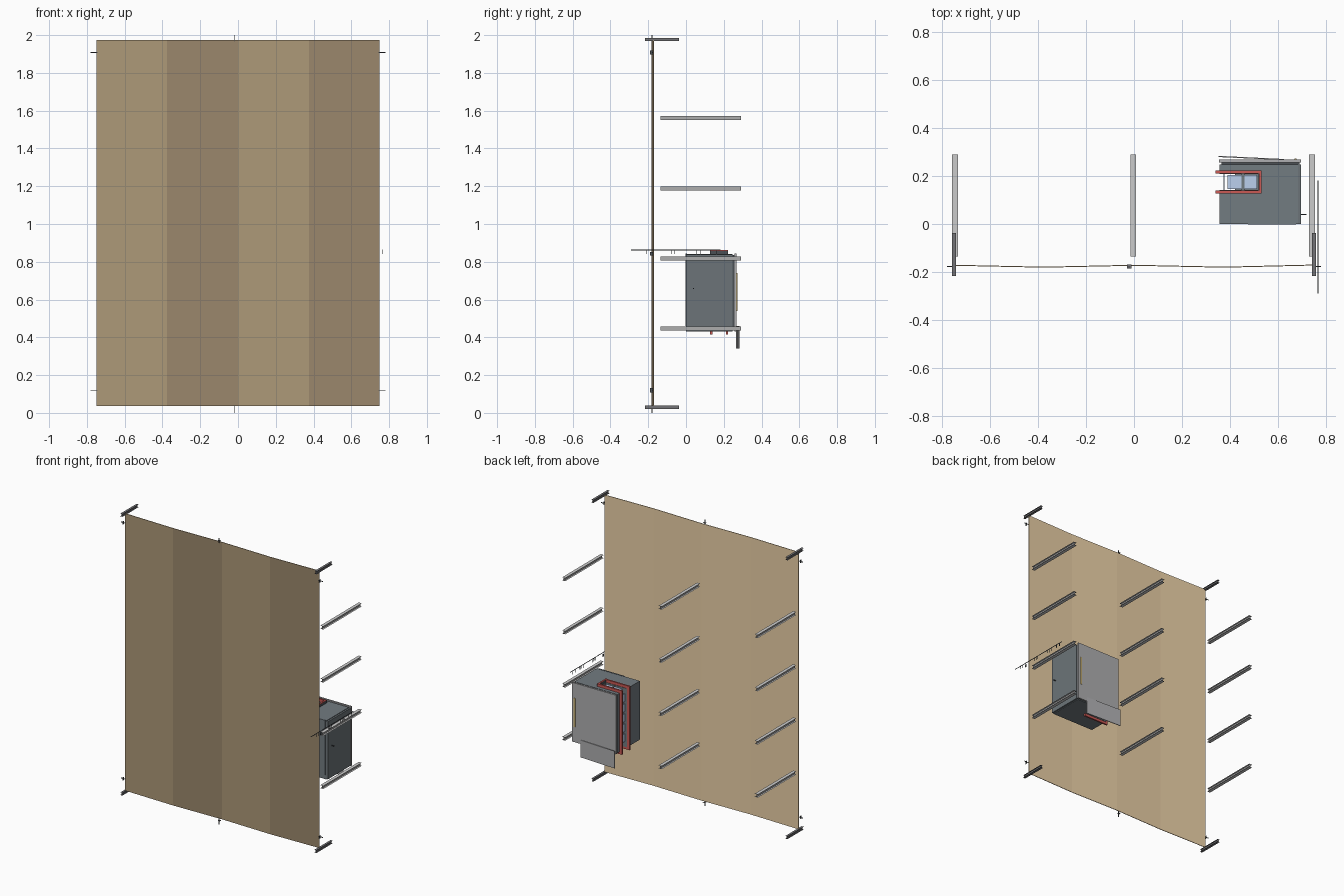
import bpy, bmesh

if "Cube" in bpy.data.objects:
    bpy.data.objects.remove(bpy.data.objects["Cube"])


def material(name, rgb):
    m = bpy.data.materials.new(name)
    m.diffuse_color = (*rgb, 1)
    m.use_nodes = True
    m.node_tree.nodes["Principled BSDF"].inputs["Base Color"].default_value = m.diffuse_color
    return m


TAN = material("tan_cloth_back", (0.84, 0.64, 0.39))
TAN_MID = material("tan_cloth_front", (0.42, 0.32, 0.19))
TAN_DARK = material("tan_cloth_front_dark", (0.33, 0.245, 0.15))
STEEL = material("blue_grey_steel", (0.17, 0.20, 0.22))
SIDE = material("side_steel", (0.15, 0.175, 0.19))
DOOR = material("door_grey", (0.43, 0.43, 0.44))
WEB = material("rail_web_grey", (0.42, 0.42, 0.42))
DARK = material("dark_metal", (0.07, 0.08, 0.09))
BAR = material("bar_metal", (0.17, 0.17, 0.18))
RED = material("red_trim", (0.6, 0.1, 0.09))
BLUE = material("pale_glass", (0.5, 0.63, 0.85))
YELLOW = material("yellow_handle", (0.85, 0.65, 0.25))


def mesh_object(name, verts, faces, mats=(), fix=False):
    me = bpy.data.meshes.new(name)
    me.from_pydata(verts, [], faces)
    if fix:
        bm = bmesh.new()
        bm.from_mesh(me)
        bmesh.ops.recalc_face_normals(bm, faces=bm.faces)
        bm.to_mesh(me)
        bm.free()
    ob = bpy.data.objects.new(name, me)
    bpy.context.collection.objects.link(ob)
    for m in mats:
        me.materials.append(m)
    return ob


def prism(name, pts, y0, y1, mat=None):
    """Closed XZ outline extruded along y."""
    n = len(pts)
    verts = [(x, y, z) for y in (y0, y1) for x, z in pts]
    faces = [(i, (i + 1) % n, n + (i + 1) % n, n + i) for i in range(n)]
    faces += [tuple(range(n)), tuple(range(2 * n - 1, n - 1, -1))]
    return mesh_object(name, verts, faces, [mat] if mat else [], True)


def box(name, x, y, z, mat=None):
    return prism(name, [(x[0], z[0]), (x[1], z[0]), (x[1], z[1]), (x[0], z[1])], *y, mat)


def plate(name, pts, mat):
    """Single flat sheet-metal quad."""
    return mesh_object(name, pts, [(0, 1, 2, 3)], [mat])


def beam(name, cx, cz, w, h, y0, y1, mats):
    """Thin sheet-metal I-beam running along y, open at the ends; mats = flange, web."""
    a, b = w / 2, h / 2
    lines = [((-a, b), (a, b)), ((0, -b), (0, b)), ((a, -b), (-a, -b))]
    verts, faces = [], []
    for p, q in lines:
        k = len(verts)
        verts += [(cx + p[0], y0, cz + p[1]), (cx + q[0], y0, cz + q[1]),
                  (cx + q[0], y1, cz + q[1]), (cx + p[0], y1, cz + p[1])]
        faces.append((k, k + 1, k + 2, k + 3))
    ob = mesh_object(name, verts, faces, mats)
    ob.data.polygons[1].material_index = len(mats) - 1
    return ob


def c_outline(x0, x1, xi, z0, z1, t):
    """C shape open towards +x."""
    return [(x0, z0), (x1, z0), (x1, z0 + t), (xi, z0 + t),
            (xi, z1 - t), (x1, z1 - t), (x1, z1), (x0, z1)]


# folded cloth sheet: thin, with a darker front and a pale back
folds = [(-0.75, -0.174), (-0.375, -0.182), (0, -0.174), (0.375, -0.182), (0.75, -0.173)]
verts = [(x, y + d, z) for d in (0, 0.004) for z in (0.037, 1.973) for x, y in folds]
faces = []
for i in range(4):
    faces += [(i, i + 1, i + 6, i + 5), (i + 11, i + 10, i + 15, i + 16),
              (i + 1, i, i + 10, i + 11), (i + 5, i + 6, i + 16, i + 15)]
faces += [(0, 5, 15, 10), (9, 4, 14, 19)]
sheet = mesh_object("cloth_sheet", verts, faces, [TAN, TAN_MID, TAN_DARK])
for i in range(4):
    sheet.data.polygons[4 * i].material_index = 1 + i % 2

# corner bars and side clips of the sheet
for s in (-1, 1):
    for z in (0.03, 1.977):
        beam("corner_bar", s * 0.75, z, 0.017, 0.018, -0.217, -0.037, [BAR])
    for z in (0.12, 1.908):
        xs = sorted((s * 0.745, s * 0.78))
        box("side_clip_pin", xs, (-0.179, -0.175), (z - 0.002, z + 0.002), DARK)
        plate("side_clip_plate", [(s * 0.76, y, z + d) for y, d in (
            (-0.19, -0.011), (-0.175, -0.011), (-0.175, 0.011), (-0.19, 0.011))], DARK)

# middle clips at top and bottom
for z0, z1, zc in ((1.965, 2.0, 1.98), (0.0, 0.042, 0.025)):
    box("middle_clip_pin", (-0.022, -0.018), (-0.182, -0.178), (z0, z1), DARK)
    plate("middle_clip_plate", [(-0.03, -0.185, zc), (-0.01, -0.185, zc),
                                (-0.01, -0.169, zc), (-0.03, -0.169, zc)], BAR)

# support rails, three columns of four
GREY = material("rail_grey", (0.8, 0.8, 0.8))
for x in (-0.746, -0.003, 0.742):
    for z in (0.446, 0.817, 1.189, 1.56):
        beam("support_rail", x, z, 0.024, 0.021, -0.135, 0.29, [GREY, WEB])

# hook rod beside the sheet
box("hook_rod", (0.765, 0.768), (-0.29, 0.182), (0.861, 0.864), DARK)
for y in (-0.23, -0.21, -0.09, -0.075, -0.06, 0.04, 0.055, 0.075, 0.13, 0.16):
    box("rod_hook", (0.765, 0.768), (y - 0.001, y + 0.001), (0.84, 0.862), DARK)
plate("rod_clip", [(0.766, -0.19, 0.833), (0.766, -0.175, 0.833),
                   (0.766, -0.175, 0.853), (0.766, -0.19, 0.853)], DARK)

# cabinet body with a slot wrapping over its top, side and bottom
body = box("cabinet_body", (0.357, 0.683), (0.0, 0.247), (0.432, 0.842), STEEL)
cutter = prism("slot_cutter", c_outline(0.3, 0.517, 0.42, 0.38, 0.9, 0.1), 0.142, 0.208)
cutter.hide_render = True
cutter.hide_viewport = True
mod = body.modifiers.new("slot", 'BOOLEAN')
mod.object = cutter
mod.operation = 'DIFFERENCE'
mod.solver = 'EXACT'

box("cabinet_side_panel", (0.683, 0.695), (0.0, 0.247), (0.436, 0.838), SIDE)
box("cabinet_front_plate", (0.475, 0.675), (-0.003, 0.004), (0.46, 0.844), STEEL)
box("side_latch", (0.695, 0.718), (0.038, 0.042), (0.656, 0.66), DARK)

# door seal, door and handle on the back
box("door_seal", (0.365, 0.69), (0.247, 0.256), (0.44, 0.835), DARK)
box("door", (0.355, 0.695), (0.256, 0.268), (0.432, 0.845), DOOR)
box("door_handle", (0.668, 0.678), (0.267, 0.272), (0.54, 0.74), YELLOW)

# slightly turned flap hanging under the door
flap = [(x, y + d, z) for z in (0.34, 0.46) for d in (0, 0.005)
        for x, y in ((0.352, 0.279), (0.625, 0.266))]
mesh_object("hanging_flap", flap,
            [(0, 1, 3, 2), (4, 5, 7, 6), (0, 1, 5, 4), (2, 3, 7, 6), (0, 2, 6, 4), (1, 3, 7, 5)],
            [DOOR], True)

# red trim on both sides of the slot, with an end bar on top
for y in (0.128, 0.211):
    prism("red_trim", c_outline(0.34, 0.53, 0.37, 0.415, 0.861, 0.03), y, y + 0.011, RED)
box("end_bar", (0.52, 0.531), (0.128, 0.222), (0.842, 0.858), DARK)
box("end_bar_cap", (0.52, 0.531), (0.128, 0.222), (0.858, 0.862), RED)

# glass panes in the slot, top and bottom
for z in (0.442, 0.828):
    for x0, x1 in ((0.39, 0.448), (0.46, 0.512)):
        box("slot_pane", (x0, x1), (0.145, 0.205), (z, z + 0.004), BLUE)
    box("pane_divider", (0.448, 0.46), (0.142, 0.208), (z - 0.002, z + 0.008), STEEL)

# panes down the side of the slot
for i in range(5):
    z = 0.47 + i * 0.07
    box("side_pane", (0.372, 0.377), (0.142, 0.208), (z, z + 0.055), BLUE)
